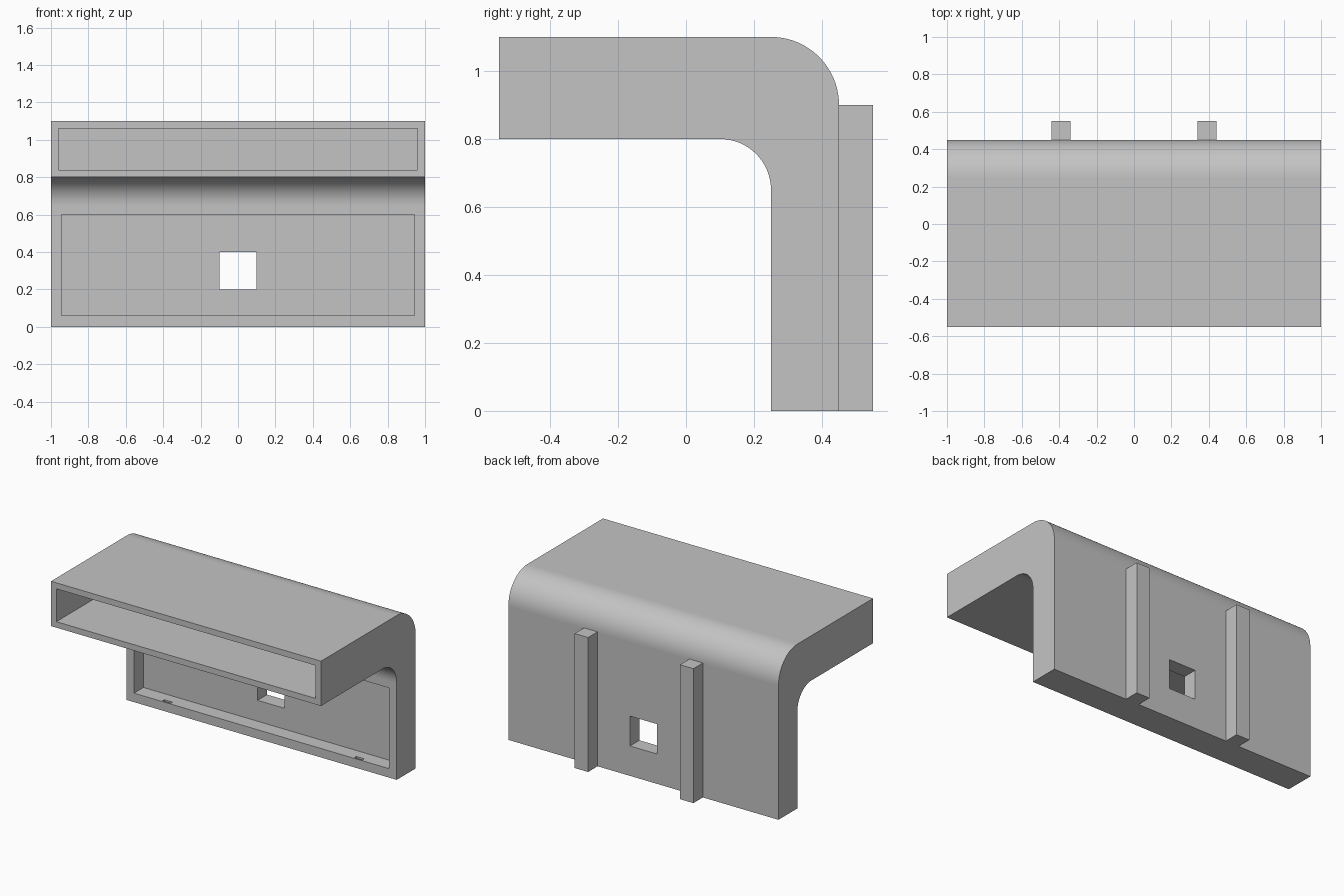
import bpy, bmesh, math

if "Cube" in bpy.data.objects:
    bpy.data.objects.remove(bpy.data.objects["Cube"])

grey = bpy.data.materials.new("plain grey")
grey.diffuse_color = (0.55, 0.55, 0.55, 1)
grey.use_nodes = True
grey.node_tree.nodes["Principled BSDF"].inputs["Base Color"].default_value = grey.diffuse_color


def add_object(name, bm):
    bmesh.ops.recalc_face_normals(bm, faces=bm.faces)
    mesh = bpy.data.meshes.new(name)
    bm.to_mesh(mesh)
    bm.free()
    mesh.materials.append(grey)
    obj = bpy.data.objects.new(name, mesh)
    bpy.context.collection.objects.link(obj)
    return obj


def box(name, x0, x1, y0, y1, z0, z1):
    bm = bmesh.new()
    bmesh.ops.create_cube(bm, size=1)
    for v in bm.verts:
        v.co = ((x0 + x1) / 2 + v.co.x * (x1 - x0),
                (y0 + y1) / 2 + v.co.y * (y1 - y0),
                (z0 + z1) / 2 + v.co.z * (z1 - z0))
    return add_object(name, bm)


def arc(cy, cz, r, steps=20):
    """Quarter arc from straight up to straight back."""
    return [(cy + r * math.sin(a), cz + r * math.cos(a))
            for a in (i * math.pi / 2 / steps for i in range(steps + 1))]


def cut(target, cutter):
    mod = target.modifiers.new("cut", 'BOOLEAN')
    mod.operation = 'DIFFERENCE'
    mod.solver = 'EXACT'
    mod.object = cutter
    bpy.context.view_layer.objects.active = target
    bpy.ops.object.modifier_apply(modifier=mod.name)
    bpy.data.objects.remove(cutter, do_unlink=True)


# Bent housing: side profile (y, z) extruded along x
profile = [(-0.55, 0.8), (-0.55, 1.1)] + arc(0.25, 0.9, 0.2)
profile += [(0.45, 0), (0.25, 0)] + arc(0.10, 0.65, 0.15)[::-1]
bm = bmesh.new()
face = bm.faces.new([bm.verts.new((-1, y, z)) for y, z in profile])
side = bmesh.ops.extrude_face_region(bm, geom=[face])
bmesh.ops.translate(bm, vec=(2, 0, 0),
                    verts=[g for g in side["geom"] if isinstance(g, bmesh.types.BMVert)])
housing = add_object("bent_housing", bm)

# Deep shelf pocket, shallow upright recess and square through hole
cut(housing, box("shelf_pocket", -0.96, 0.96, -0.7, 0.25, 0.84, 1.06))
cut(housing, box("upright_recess", -0.945, 0.945, 0.1, 0.35, 0.06, 0.60))
cut(housing, box("through_hole", -0.1, 0.1, 0.3, 0.6, 0.2, 0.4))

# Small catch notches in the recess ledge
for x in (-0.71, 0.71):
    cut(housing, box("catch_notch", x - 0.03, x + 0.03, 0.26, 0.28, 0.04, 0.08))

# Smooth bends, flat planes
for p in housing.data.polygons:
    p.use_smooth = max(abs(c) for c in p.normal) < 0.9999

# Rear rails
for name, x in (("left_rail", -0.39), ("right_rail", 0.39)):
    box(name, x - 0.05, x + 0.05, 0.45, 0.55, 0, 0.9)
